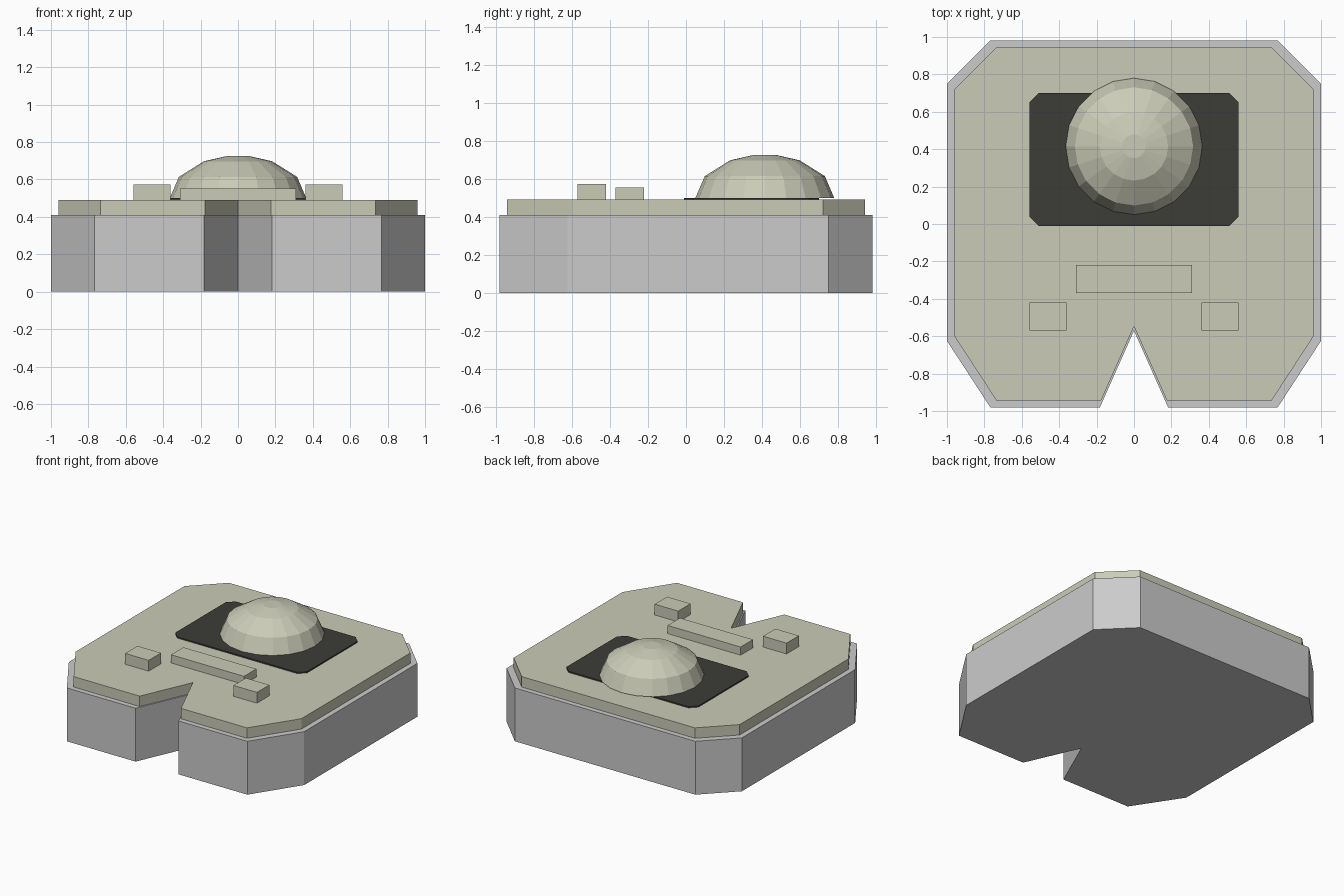
import bpy, bmesh
from math import sin, cos, pi, radians

if "Cube" in bpy.data.objects:
    bpy.data.objects.remove(bpy.data.objects["Cube"])


def material(name, rgb):
    m = bpy.data.materials.new(name)
    m.diffuse_color = (*rgb, 1)
    m.use_nodes = True
    m.node_tree.nodes["Principled BSDF"].inputs["Base Color"].default_value = m.diffuse_color
    return m


OLIVE = material("olive", (0.6, 0.6, 0.48))
DARK = material("dark", (0.045, 0.045, 0.038))


def finish(name, bm, mat=None):
    bmesh.ops.recalc_face_normals(bm, faces=bm.faces)
    mesh = bpy.data.meshes.new(name)
    bm.to_mesh(mesh)
    bm.free()
    ob = bpy.data.objects.new(name, mesh)
    bpy.context.collection.objects.link(ob)
    if mat:
        mesh.materials.append(mat)
    return ob


def prism(name, outline, z0, z1, mat=None):
    bm = bmesh.new()
    face = bm.faces.new([bm.verts.new((x, y, z0)) for x, y in outline])
    ext = bmesh.ops.extrude_face_region(bm, geom=[face], use_keep_orig=True)
    top = [v for v in ext["geom"] if isinstance(v, bmesh.types.BMVert)]
    bmesh.ops.translate(bm, verts=top, vec=(0, 0, z1 - z0))
    return finish(name, bm, mat)


def mirrored(half):
    # right-hand half outline, mirrored over x = 0
    return half + [(-x, y) for x, y in reversed(half) if x > 0]


def box(name, x0, x1, y0, y1, z0, z1, mat):
    return prism(name, [(x0, y0), (x1, y0), (x1, y1), (x0, y1)], z0, z1, mat)


# Notched body and its slightly smaller top slab
half = [(0, -0.57), (0.183, -0.982), (0.767, -0.982), (1, -0.625),
        (1, 0.75), (0.767, 0.982)]
body = mirrored(half)
prism("body", body, 0, 0.41, None)
prism("top_slab", [(x * 0.96, y * 0.96) for x, y in body], 0.41, 0.49, OLIVE)

# Dark plate with clipped corners
prism("dark_plate", mirrored([(0.51, -0.01), (0.56, 0.04), (0.56, 0.65), (0.51, 0.70)]),
      0.49, 0.5, DARK)

# Faceted dome
SIDES, R, H = 20, 0.365, 0.228
bm = bmesh.new()
rings = []
for a in (90, 60, 30, 10):
    r, z = R * sin(radians(a)), 0.5 + H * cos(radians(a))
    rings.append([bm.verts.new((r * cos(2 * pi * i / SIDES),
                                0.415 + r * sin(2 * pi * i / SIDES), z))
                  for i in range(SIDES)])
for lo, hi in zip(rings, rings[1:]):
    for i in range(SIDES):
        j = (i + 1) % SIDES
        bm.faces.new((lo[i], lo[j], hi[j], hi[i]))
bm.faces.new(rings[0])
bm.faces.new(rings[-1])
finish("dome", bm, OLIVE)

# Raised bar and two small blocks near the notch
box("raised_bar", -0.31, 0.31, -0.37, -0.22, 0.49, 0.553, OLIVE)
box("right_block", 0.36, 0.56, -0.57, -0.42, 0.49, 0.573, OLIVE)
box("left_block", -0.56, -0.36, -0.57, -0.42, 0.49, 0.573, OLIVE)
